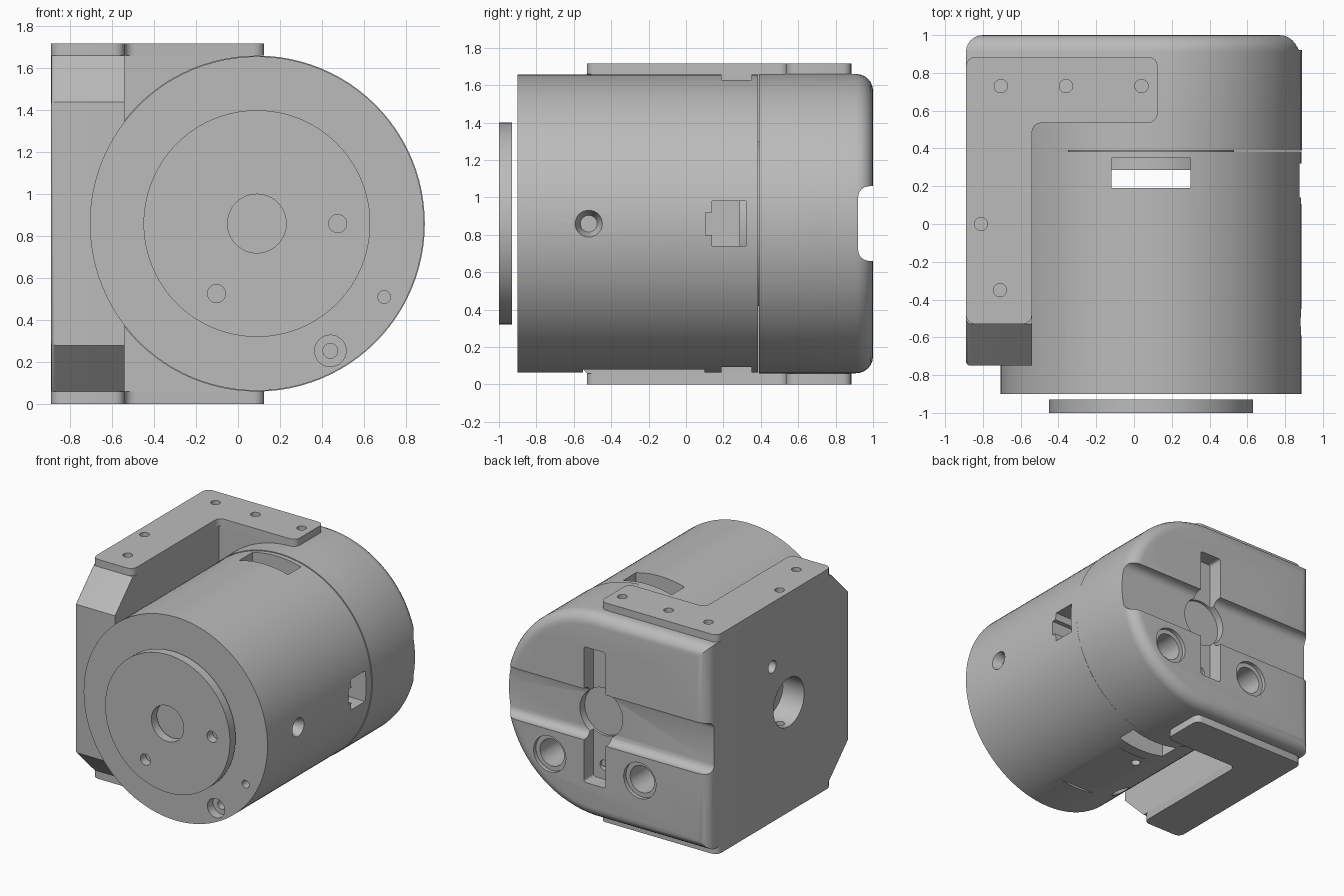
import bpy
import bmesh
from math import cos, sin, radians
from mathutils import Vector

cube = bpy.data.objects.get("Cube")
if cube:
    bpy.data.objects.remove(cube, do_unlink=True)

CX, CZ = 0.09, 0.86          # main axis, running along y
R, BORE = 0.80, 0.61
FULL = (-0.2, 2.0)

grey = bpy.data.materials.new("machined_grey")
grey.use_nodes = True
grey.diffuse_color = (0.5, 0.5, 0.5, 1)
grey.node_tree.nodes["Principled BSDF"].inputs["Base Color"].default_value = (0.5, 0.5, 0.5, 1)


def finish(name, bm):
    bmesh.ops.recalc_face_normals(bm, faces=bm.faces)
    mesh = bpy.data.meshes.new(name)
    bm.to_mesh(mesh)
    bm.free()
    mesh.materials.append(grey)
    ob = bpy.data.objects.new(name, mesh)
    bpy.context.collection.objects.link(ob)
    return ob


def rod(name, start, end, r, r2=None, seg=32):
    """Cylinder or cone between two points."""
    start, end = Vector(start), Vector(end)
    d = end - start
    bm = bmesh.new()
    bmesh.ops.create_cone(bm, cap_ends=True, segments=seg, radius1=r,
                          radius2=r if r2 is None else r2, depth=d.length)
    q = d.to_track_quat('Z', 'Y')
    for v in bm.verts:
        v.co = q @ v.co + (start + end) / 2
    return finish(name, bm)


def disc(name, r, y0, y1, x=CX, z=CZ, seg=32):
    return rod(name, (x, y0, z), (x, y1, z), r, seg=seg)


def prism(name, pts, axis, lo, hi, pick=None, width=0, segments=4):
    """Extrude a 2D outline along an axis and round the picked edges."""
    place = {'x': lambda u, v, w: (w, u, v), 'y': lambda u, v, w: (u, w, v),
             'z': lambda u, v, w: (u, v, w)}[axis]
    bm = bmesh.new()
    a, b = ([bm.verts.new(place(u, v, w)) for u, v in pts] for w in (lo, hi))
    bm.faces.new(a)
    bm.faces.new(b)
    for i in range(len(pts)):
        j = (i + 1) % len(pts)
        bm.faces.new((a[i], a[j], b[j], b[i]))
    bmesh.ops.recalc_face_normals(bm, faces=bm.faces)
    if pick:
        edges = [e for e in bm.edges if pick(e.verts[0].co, e.verts[1].co)]
        bmesh.ops.bevel(bm, geom=edges, offset=width, segments=segments,
                        profile=0.5, affect='EDGES', clamp_overlap=True)
    return finish(name, bm)


def box(name, x, y, z, pick=None, width=0):
    return prism(name, [(x[0], y[0]), (x[1], y[0]), (x[1], y[1]), (x[0], y[1])],
                 'z', z[0], z[1], pick, width)


def cut(target, cutters):
    for c in cutters:
        c.hide_render = True
        m = target.modifiers.new("cut", 'BOOLEAN')
        m.operation, m.solver, m.object = 'DIFFERENCE', 'EXACT', c
    bpy.context.view_layer.update()
    mesh = bpy.data.meshes.new_from_object(
        target.evaluated_get(bpy.context.evaluated_depsgraph_get()))
    target.modifiers.clear()
    target.data = mesh
    for c in cutters:
        bpy.data.objects.remove(c, do_unlink=True)


def polar(r, deg, y):
    return Vector((CX + r * cos(radians(deg)), y, CZ + r * sin(radians(deg))))


parts = []

# Front barrel: open tube with screw holes, windows and a flat underside pad
barrel = disc("barrel", R - 0.004, -0.9, 0.385, seg=96)
cuts = [disc("bore", BORE, -1, 0.5, seg=80)]
for a in (60, 180, 300):
    cuts.append(rod("counterbore", polar(0.7, a, -0.95), polar(0.7, a, -0.83), 0.075))
    cuts.append(rod("screw", polar(0.7, a, -0.85), polar(0.7, a, -0.7), 0.035))
    p = polar(0.7, a + 30, 0)
    cuts.append(disc("pin", 0.03, -0.95, -0.78, p.x, p.z))
for a in (0, 120, 240):
    cuts.append(rod("countersink", polar(0.81, a, -0.52), polar(0.72, a, -0.52), 0.078, 0.045))
    cuts.append(rod("radial", polar(0.75, a, -0.52), polar(0.5, a, -0.52), 0.04))
cuts += [box("window", (-0.12, 0.30), (0.19, 0.35), FULL),
         box("port", (0.5, 1), (0.14, 0.32), (0.74, 0.98)),
         box("port_key", (0.5, 1), (0.105, 0.2), (0.80, 0.92)),
         box("pad", (-0.09, 0.27), (-0.55, 0.1), (-0.1, 0.08))]
for x in (CX - 0.105, CX + 0.105):
    for y in (-0.4, 0.0):
        cuts.append(rod("pad_hole", (x, y, 0), (x, y, 0.18), 0.035))
cut(barrel, cuts)
parts.append(barrel)

# Collar between barrel and rear housing
collar = disc("rear_collar", R, 0.39, 0.535, seg=96)
cut(collar, [disc("bore", BORE, 0, 0.8, seg=80)])
parts.append(collar)

# Rear housing: D-shaped with a rounded back edge
arc = [polar(R, -90 + 180 * i / 48, 0) for i in range(49)]
outline = [(p.x, p.z) for p in arc] + [(-0.89, CZ + R), (-0.89, CZ - R)]
housing = prism("rear_housing", outline, 'y', 0.535, 1.0,
                lambda a, b: a.y > 0.99 and b.y > 0.99, 0.09, 6)
cuts = [disc("bore", BORE, 0.3, 0.85, seg=80),
        box("groove", (-1.2, 1.2), (0.92, 1.2), (0.66, 1.06),
            lambda a, b: abs(a.x - b.x) > 1, 0.06),
        disc("centre", 0.185, 0.7, 1.1, seg=48),
        box("slot", (CX - 0.095, CX + 0.095), (0.88, 1.1), (CZ - 0.53, CZ + 0.53),
            lambda a, b: abs(a.y - b.y) > 0.1, 0.02),
        rod("through", (0.04, 0.73, -0.1), (0.04, 0.73, 1.9), 0.035)]
for s in (-1, 1):
    cuts.append(disc("slot_hole", 0.04, 0.7, 1.1, CX, CZ + s * 0.42))
    for t in (-1, 1):
        x, z = CX + s * 0.39, CZ + t * 0.39
        cuts.append(disc("bolt_head", 0.14, 0.97, 1.1, x, z))
        cuts.append(disc("bolt_hole", 0.105, 0.7, 1.1, x, z))
cut(housing, cuts)
parts.append(housing)

# Side block with chamfered front corners
side = [(-0.75, 0.28), (-0.75, 1.44), (-0.53, 1.66), (0.535, 1.66), (0.535, 0.06), (-0.53, 0.06)]
block = prism("side_block", side, 'x', -0.89, -0.54,
              lambda a, b: a.x < -0.8 and b.x < -0.8 and a.y + b.y < -1, 0.025)
cuts = [rod("side_hole", (-1, 0, CZ), (-0.6, 0, CZ), 0.19, seg=48),
        rod("through", (-0.81, 0, -0.1), (-0.81, 0, 1.9), 0.035)]
for a in (60, 180, 300):
    y, z = 0.41 * cos(radians(a)), CZ + 0.41 * sin(radians(a))
    cuts.append(rod("side_screw", (-1, y, z), (-0.7, y, z), 0.048))
cut(block, cuts)
parts.append(block)

# L-shaped mounting plates, top and bottom
ell = [(-0.89, -0.53), (-0.54, -0.53), (-0.54, 0.535), (0.125, 0.535), (0.125, 0.885), (-0.89, 0.885)]
for name, lo, hi in (("top_plate", 1.66, 1.717), ("bottom_plate", 0, 0.06)):
    plate = prism(name, ell, 'z', lo, hi,
                  lambda a, b: abs(a.z - b.z) > 0.01 and a.y != -0.53, 0.05)
    cut(plate, [rod("plate_hole", (x, y, lo - 0.1), (x, y, hi + 0.1), 0.035)
                for x, y in ((-0.705, 0.73), (-0.36, 0.73), (0.04, 0.73), (-0.81, 0), (-0.71, -0.35))])
    parts.append(plate)

# Output disc at the front
rotor = disc("output_disc", 0.54, -1.0, -0.93, seg=96)
cuts = [disc("hub", 0.14, -1.1, -0.8, seg=48)]
for a in (0, 120, 240):
    p = polar(0.385, a, 0)
    cuts.append(disc("disc_hole", 0.043, -1.1, -0.8, p.x, p.z))
cut(rotor, cuts)
parts.append(rotor)

# Inner core behind the windows
core = disc("inner_core", 0.44, 0.285, 0.86, seg=64)
cut(core, [disc("core_bore", 0.185, 0.42, 1.0, seg=48),
           rod("core_through", (0.04, 0.73, 0), (0.04, 0.73, 1.8), 0.035)])
parts.append(core)

# Smooth the round surfaces, keep edges sharp
bpy.ops.object.select_all(action='DESELECT')
for ob in parts:
    ob.select_set(True)
bpy.context.view_layer.objects.active = barrel
bpy.ops.object.shade_smooth_by_angle(angle=radians(30))
